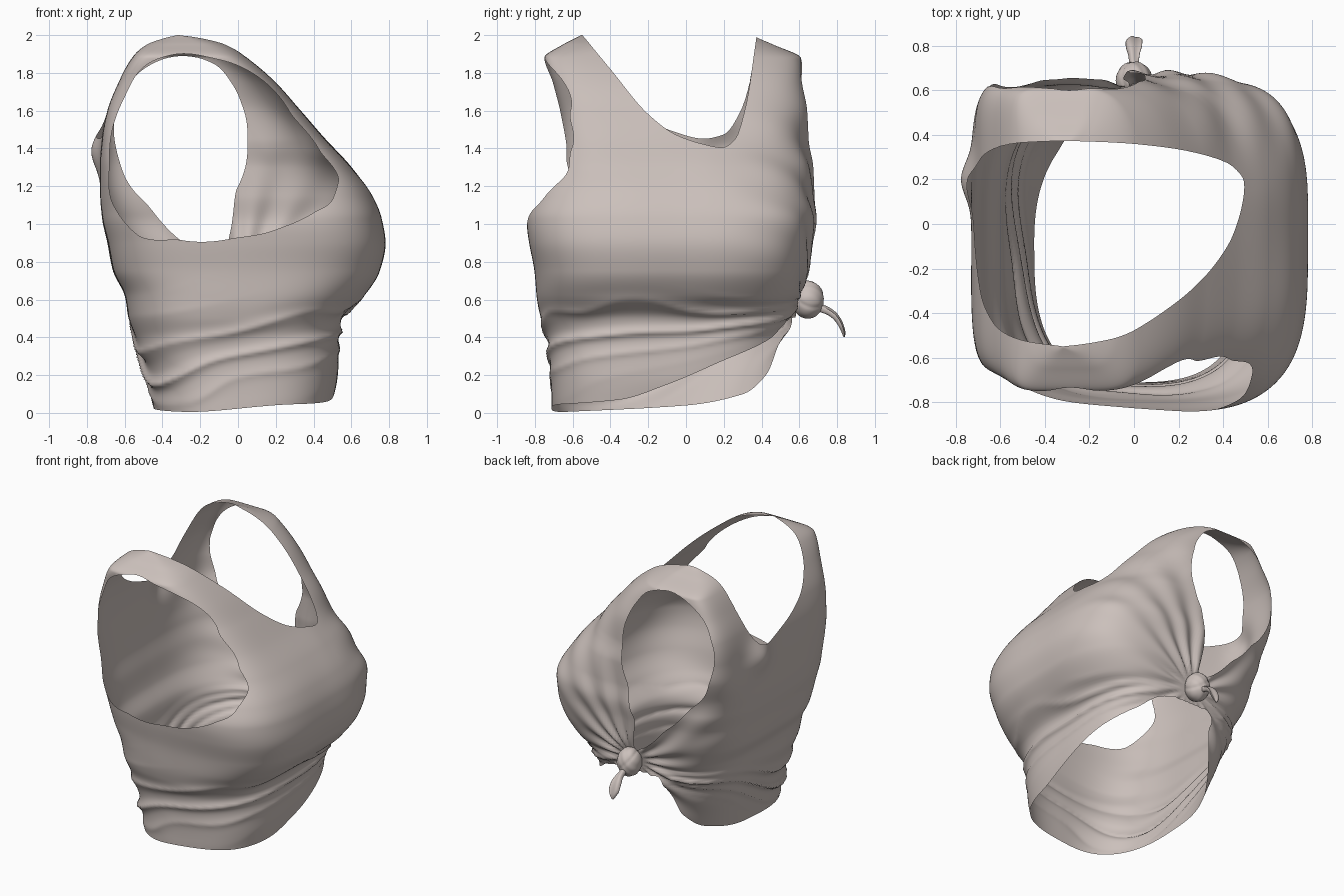
import bpy, bmesh, math
from mathutils import Vector, noise

if "Cube" in bpy.data.objects:
    bpy.data.objects.remove(bpy.data.objects["Cube"])

cloth = bpy.data.materials.new("cloth")
cloth.diffuse_color = (.60, .53, .50, 1)
cloth.use_nodes = True
cloth.node_tree.nodes["Principled BSDF"].inputs["Base Color"].default_value = cloth.diffuse_color

# ---------- helpers ----------
def curve(pts):
    """Smooth interpolation through (x, value) points without overshoot."""
    xs = [p[0] for p in pts]
    ys = [p[1] for p in pts]
    n = len(xs)
    d = [(ys[i + 1] - ys[i]) / (xs[i + 1] - xs[i]) for i in range(n - 1)]
    m = [d[0]] + [0 if d[i] * d[i + 1] <= 0 else 2 * d[i] * d[i + 1] / (d[i] + d[i + 1])
                  for i in range(n - 2)] + [d[-1]]

    def f(x):
        x = min(max(x, xs[0]), xs[-1])
        i = 0
        while i < n - 2 and x > xs[i + 1]:
            i += 1
        h = xs[i + 1] - xs[i]
        t = (x - xs[i]) / h
        return (ys[i] * (1 + 2 * t) * (1 - t) ** 2 + m[i] * h * t * (1 - t) ** 2
                + ys[i + 1] * t * t * (3 - 2 * t) + m[i + 1] * h * t * t * (t - 1))
    return f

def step(a, b, x):
    t = min(max((x - a) / (b - a), 0), 1)
    return t * t * (3 - 2 * t)

def outline(c, pts):
    """Positive inside a star-shaped outline around c in the x-z plane."""
    pol = sorted((math.atan2(z - c[1], x - c[0]), math.hypot(x - c[0], z - c[1])) for x, z in pts)
    tau = 2 * math.pi
    r = curve([(a - tau, q) for a, q in pol[-3:]] + pol + [(a + tau, q) for a, q in pol[:3]])
    return lambda x, z: r(math.atan2(z - c[1], x - c[0])) - math.hypot(x - c[0], z - c[1])

def cut(bm, f):
    """Trim away everything where f is positive, along a clean edge."""
    val = {}
    for v in bm.verts:
        q = f(v.co)
        val[v] = q if abs(q) > 2e-4 else 0.0
    for e in list(bm.edges):
        a, b = e.verts
        if val[a] * val[b] < 0:
            nv = bmesh.utils.edge_split(e, a, val[a] / (val[a] - val[b]))[1]
            val[nv] = 0.0
    bmesh.ops.connect_verts(bm, verts=[v for v in bm.verts if val[v] == 0.0])
    bmesh.ops.delete(bm, geom=[v for v in bm.verts if val[v] > 0], context='VERTS')
    loose = [v for v in bm.verts if not v.link_faces]
    bmesh.ops.delete(bm, geom=loose, context='VERTS')

def finish(bm, name):
    for p in bm.faces:
        p.smooth = True
    me = bpy.data.meshes.new(name)
    bm.to_mesh(me)
    bm.free()
    me.materials.append(cloth)
    ob = bpy.data.objects.new(name, me)
    bpy.context.collection.objects.link(ob)

# ---------- torso sections: z, back x, front x, right y, left y, squareness ----------
S = [(0, -.44, .49, -.71, .38, 2.7), (.2, -.49, .53, -.72, .47, 2.8), (.4, -.55, .54, -.74, .53, 2.9),
     (.5, -.58, .56, -.77, .57, 3), (.62, -.60, .67, -.79, .60, 3.2), (.75, -.66, .75, -.80, .64, 3.4),
     (.9, -.69, .78, -.82, .66, 3.6), (1.03, -.72, .76, -.83, .68, 3.7), (1.15, -.73, .71, -.80, .67, 3.8),
     (1.3, -.73, .60, -.72, .67, 4.4), (1.45, -.72, .46, -.69, .65, 5), (1.6, -.69, .33, -.695, .65, 5.4),
     (1.75, -.63, .20, -.72, .63, 5.4), (1.88, -.56, .05, -.75, .61, 5), (1.95, -.49, -.06, -.65, .46, 4.5),
     (1.985, -.41, -.19, -.58, .38, 4), (2.0, -.32, -.32, -.55, .36, 4)]
XB, XF, YL, YR, N = [curve([(s[0], s[k]) for s in S]) for k in range(1, 6)]

NT, NZ = 280, 180
bm = bmesh.new()
rows = []
for j in range(NZ + 1):
    z = -.01 + 2.01 * (1 - (1 - j / NZ) ** 1.35)
    xb, xf, yl, yr, n0 = XB(z), XF(z), YL(z), YR(z), N(z)
    box = step(1.05, 1.45, z) * step(2, 1.9, z)
    slope = step(1.0, 1.4, z)
    row = []
    for i in range(NT):
        t = 2 * math.pi * i / NT
        c, s = math.cos(t), math.sin(t)
        n = n0 * (1 + .7 * box * step(.1, -.4, c))       # boxier shoulder blades
        n *= 1 - .42 * slope * step(-.2, .4, c) * step(-.2, .3, s)   # softer front left shoulder
        r = (abs(c) ** n + abs(s) ** n) ** (-1 / n)
        x = (xb + xf) / 2 + (xf - xb) / 2 * c * r
        y = (yl + yr) / 2 + (yr - yl) / 2 * s * r
        # fuller bust on the right side, flatter towards the back
        if s < 0:
            y -= .02 * step(.3, .9, -s) * math.exp(-((x - .35) / .3) ** 2 - ((z - .98) / .17) ** 2)
            y += .02 * step(.1, .9, -s) * step(.1, -.6, x) * step(1.3, .9, z) * step(.5, .8, z)
        row.append(bm.verts.new((x, y, z)))
    rows.append(row)
for a, b in zip(rows, rows[1:]):
    for i in range(NT):
        k = (i + 1) % NT
        bm.faces.new((a[i], a[k], b[k], b[i]))
bmesh.ops.remove_doubles(bm, verts=rows[-1], dist=1e-4)

# ---------- openings ----------
neck_f = curve([(-.65, 2.12), (-.55, 2.0), (-.4, 1.82), (-.2, 1.58), (-.05, 1.47), (.1, 1.42), (.19, 1.405),
                (.26, 1.45), (.32, 1.64), (.37, 1.97), (.42, 2.32)])
neck_b = curve([(-.65, 2.12), (-.55, 2.0), (-.45, 1.76), (-.3, 1.6), (-.08, 1.495), (.1, 1.45), (.2, 1.47),
                (.29, 1.6), (.34, 1.76), (.37, 1.97), (.42, 2.32)])
hem_f = curve([(-.75, .04), (-.35, .07), (-.1, .15), (.18, .27), (.44, .39), (.57, .51)])
hem_b = curve([(-.75, .0), (0, .04), (.3, .1), (.42, .2), (.5, .36), (.57, .51)])
arm_r = outline((-.15, 1.42), [(-.3, .915), (-.05, .92), (.2, .97), (.4, 1.06), (.5, 1.13), (.53, 1.22),
                               (.43, 1.39), (.27, 1.6), (.09, 1.79), (-.1, 1.87), (-.35, 1.895),
                               (-.5, 1.83), (-.61, 1.65), (-.68, 1.35), (-.66, 1.1), (-.54, .95)])
arm_l = outline((-.28, 1.4), [(-.64, 1.6), (-.62, 1.3), (-.51, 1.13), (-.31, .92), (-.1, .72), (-.03, .68),
                              (-.05, .92), (0, 1.2), (.05, 1.4), (.03, 1.6), (-.03, 1.74), (-.13, 1.85),
                              (-.31, 1.89), (-.5, 1.82)])

def neck(p):
    if not -.65 < p.y < .42 or p.z < 1.2:
        return -1
    w = step(-.42, -.22, p.x)
    return p.z - (neck_b(p.y) * (1 - w) + neck_f(p.y) * w)

def hem(p):
    if p.z > .7:
        return -1
    w = step(-.3, .3, p.x)
    return hem_b(p.y) * (1 - w) + hem_f(p.y) * w - p.z

cut(bm, neck)
cut(bm, lambda p: arm_r(p.x, p.z) if p.y < -.1 and p.z > .5 else -1)
cut(bm, lambda p: arm_l(p.x, p.z) if p.y > .1 and p.z > .5 else -1)
cut(bm, hem)

# ---------- cloth folds gathering at the knot ----------
def folds(p):
    ang = math.atan2(p.x, p.y + .08)
    arc = abs(ang) * .65
    far = step(.1, 1.6, arc)
    z0 = .56 * (1 - far) + (.45 + .2 * p.x) * far
    fan = .2 + .8 * step(-.2, 1.9, arc)
    u = (p.z - z0) / fan
    nz = noise.noise(Vector((p.x * 2, p.y * 2, p.z * 3)))
    ridge = (1 - abs(math.sin(20 * u + 1.5 * nz + .5 * math.sin(2 * ang)))) ** 1.3 - .35
    back = step(.3, -.5, p.x)
    d = ridge * (.026 + .012 * back) * math.exp(-((u + .13) / .2) ** 2) * step(.08, .4, arc) * (.75 + .6 * nz)
    d *= step(-.01, .1, p.z) * (1 - (1 - back) * step(.0, .14, u))
    if p.y > .1:                                   # radial pleats
        r = math.hypot(p.x, p.z - .6)
        phi = math.atan2(p.z - .6, abs(p.x))
        d += .016 * math.sin(phi * 17 + nz) * math.exp(-(r / .42) ** 2) * step(.05, .2, r) * step(.1, .4, p.y)
        lean = math.atan2(p.x + .05, p.z - .5)     # long pulls up to the shoulder
        d += .006 * math.sin(lean * 22) * step(.7, 1.0, p.z) * step(1.9, 1.4, p.z) * step(.2, .5, p.y)
    d += .05 * math.exp(-((p.x + .72) ** 2 + (p.y - .2) ** 2 + (p.z - 1.39) ** 2) / .012)
    return d + .004 * noise.noise(p * 3)

bm.normal_update()
for v, q in [(v, v.normal * folds(v.co)) for v in bm.verts]:
    v.co += q
    v.co.z = min(max(v.co.z, 0), 2)
finish(bm, "crop_top")

# ---------- knot ----------
bm = bmesh.new()
bmesh.ops.create_uvsphere(bm, u_segments=48, v_segments=32, radius=1)
for v in bm.verts:
    p = v.co.copy()
    groove = math.exp(-((p.z * .8 + p.x * .6 - .25 + .3 * p.y) / .1) ** 2)
    k = 1 - .05 * groove + .015 * math.sin(9 * (p.x - p.z))
    v.co = Vector((0, .645, .6)) + Vector((p.x * .082, p.y * .085, p.z * .1)) * k
finish(bm, "knot")

# ---------- loose tail of the knot: y, z, half width, half thickness ----------
T = [(.68, .57, .025, .025), (.72, .553, .022, .02), (.76, .535, .026, .016), (.795, .505, .036, .013),
     (.82, .465, .038, .01), (.833, .43, .025, .008), (.838, .402, .006, .004)]
TY, TZ, TW, TH = [curve([(i, t[k]) for i, t in enumerate(T)]) for k in range(4)]
bm = bmesh.new()
rings = []
for j in range(31):
    t = j * .2
    dy, dz = TY(t + .05) - TY(t - .05), TZ(t + .05) - TZ(t - .05)
    l = math.hypot(dy, dz)
    ring = []
    for i in range(20):
        a = 2 * math.pi * i / 20
        h = math.sin(a) * TH(t) + .006 * math.cos(3 * a) * math.sin(t * .5)
        ring.append(bm.verts.new((math.cos(a) * TW(t), TY(t) - dz / l * h, TZ(t) + dy / l * h)))
    rings.append(ring)
for a, b in zip(rings, rings[1:]):
    for i in range(20):
        bm.faces.new((a[i], a[(i + 1) % 20], b[(i + 1) % 20], b[i]))
bm.faces.new(rings[-1])
bmesh.ops.recalc_face_normals(bm, faces=bm.faces)
finish(bm, "knot_tail")
